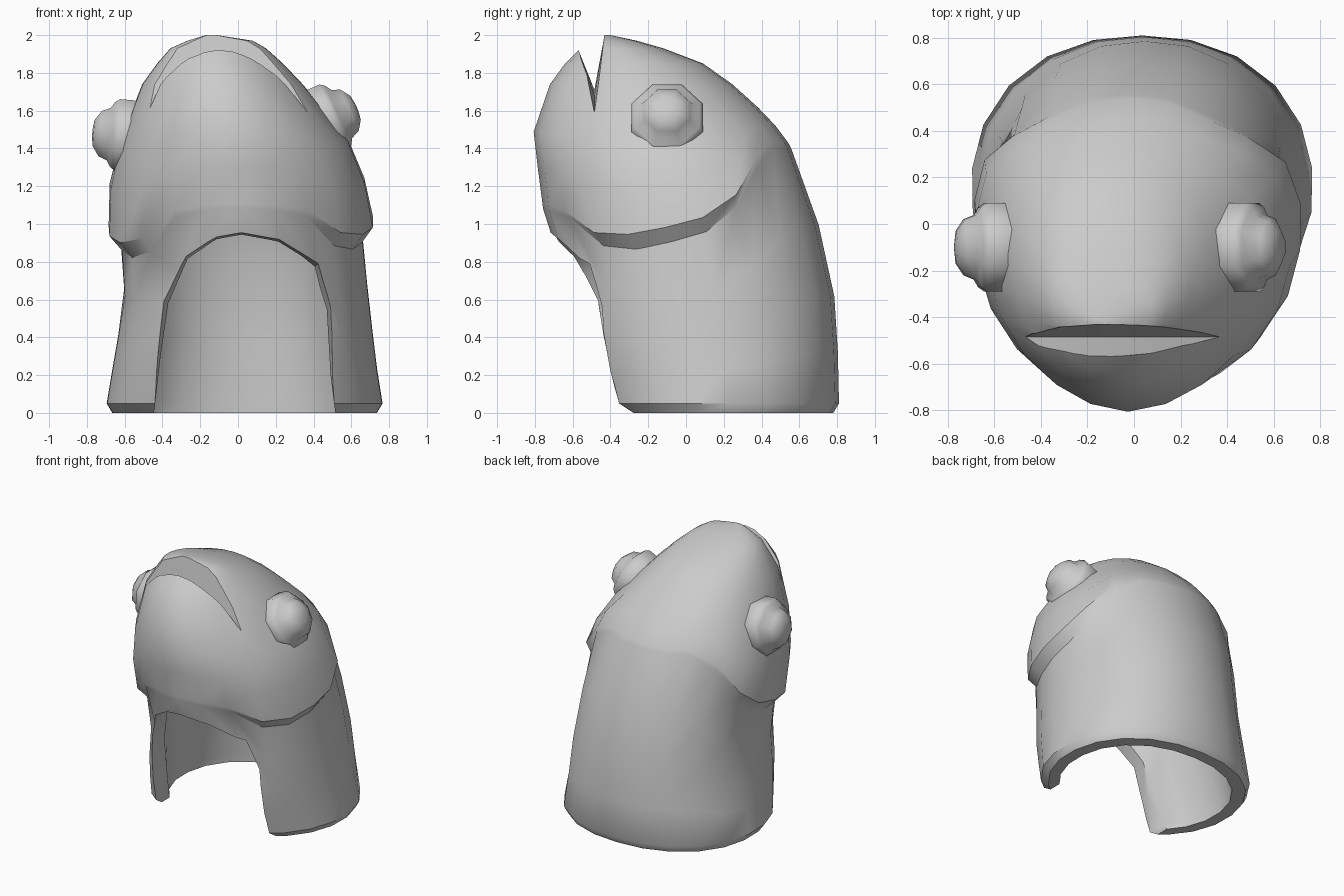
import bpy, bmesh, math
from mathutils import Vector

if "Cube" in bpy.data.objects:
    bpy.data.objects.remove(bpy.data.objects["Cube"])

gray = bpy.data.materials.new("plain_gray")
gray.diffuse_color = (0.6, 0.6, 0.6, 1)
gray.use_nodes = True
gray.node_tree.nodes["Principled BSDF"].inputs["Base Color"].default_value = gray.diffuse_color

# z, left x, right x, front y, back y
SLICES = [(0, -.67, .74, -.45, .78), (.05, -.70, .77, -.52, .81), (.2, -.675, .745, -.575, .81),
          (.4, -.64, .72, -.63, .80), (.62, -.605, .695, -.65, .785), (.8, -.615, .675, -.66, .755),
          (.97, -.63, .66, -.70, .71), (1.07, -.64, .665, -.755, .68),
          (1.3, -.655, .63, -.785, .61), (1.47, -.61, .57, -.81, .52), (1.6, -.58, .46, -.785, .40),
          (1.74, -.51, .345, -.72, .245), (1.85, -.43, .24, -.64, .09), (1.93, -.36, .15, -.56, -.12),
          (1.97, -.27, .08, -.49, -.26), (2.0, -.17, -.11, -.44, -.40)]
# crease height and strength against the front-to-back direction
CREASE = [(-1, 1.08, 0), (-.87, 1.06, 0), (-.6, .84, 1), (.1, .94, .9), (.55, 1.15, .7),
          (.72, 1.4, 0), (1, 1.4, 0)]


def lookup(table, t):
    t = min(max(t, table[0][0]), table[-1][0])
    for a, b in zip(table, table[1:]):
        if t <= b[0]:
            f = (t - a[0]) / (b[0] - a[0])
            return [p + (q - p) * f for p, q in zip(a[1:], b[1:])]


def skin(ang, z, push=0):
    xl, xr, yf, yb = lookup(SLICES, z)
    c, s = math.cos(ang), math.sin(ang)
    # squarer corners at the back, a more pointed snout at the front
    n = 2.2 if s > 0 else 2 - .15 * min(max((z - 1) / .3, 0), 1)
    k = (abs(c) ** n + abs(s) ** n) ** (-1 / n)
    return Vector(((xl + xr) / 2 + ((xr - xl) / 2 + push) * c * k,
                   (yf + yb) / 2 + ((yb - yf) / 2 + push) * s * k, z))


def make(name, rings):
    """Closed solid from a stack of equal rings."""
    bm = bmesh.new()
    vs = [[bm.verts.new(p) for p in r] for r in rings]
    n = len(vs[0])
    for a, b in zip(vs, vs[1:]):
        for i in range(n):
            j = (i + 1) % n
            bm.faces.new((a[i], a[j], b[j], b[i]))
    bm.faces.new(vs[0][::-1])
    bm.faces.new(vs[-1])
    bmesh.ops.recalc_face_normals(bm, faces=bm.faces)
    me = bpy.data.meshes.new(name)
    bm.to_mesh(me)
    bm.free()
    me.materials.append(gray)
    ob = bpy.data.objects.new(name, me)
    bpy.context.collection.objects.link(ob)
    return ob


def activate(ob):
    bpy.ops.object.select_all(action='DESELECT')
    ob.select_set(True)
    bpy.context.view_layer.objects.active = ob


def cut(ob, cutter):
    activate(ob)
    m = ob.modifiers.new("cut", 'BOOLEAN')
    m.operation, m.solver, m.object = 'DIFFERENCE', 'EXACT', cutter
    bpy.ops.object.modifier_apply(modifier=m.name)
    bpy.data.objects.remove(cutter)


N = 22
ANGLES = [2 * math.pi * (i + .5) / N for i in range(N)]

# hood: neck rows, overhanging crease, then the domed head
columns = []
for a in ANGLES:
    zc, w = lookup(CREASE, math.sin(a))
    zc -= .05 * w * max(0, -math.cos(a))
    col = [skin(a, z) for z in (0, .05)]
    col += [skin(a, .05 + (zc - .05) * f) for f in (.2, .42, .7, 1)]
    z0 = zc + .03 + .05 * w
    for f, k in ((0, 1), (.3, .6), (.6, .15), (1, 0)):
        col.append(skin(a, z0 + (1.74 - z0) * f, .065 * w * k))
    col += [skin(a, z) for z in (1.85, 1.93, 1.97, 2.0)]
    columns.append(col)
hood = make("hood", list(zip(*columns)))

# hollow inside
cavity = [[skin(a, 0, -.085) - Vector((0, 0, .1)) for a in ANGLES]]
for z, p in ((.05, -.12), (.4, -.11), (.8, -.10), (1.07, -.10), (1.3, -.13), (1.47, -.19), (1.56, -.3)):
    cavity.append([skin(a, z, p) for a in ANGLES])
cut(hood, make("cavity_cutter", cavity))

# arched face opening with a flared outer lip
ARCH = [(-.46, -.1), (-.44, .04), (-.41, .3), (-.37, .58), (-.25, .80), (-.1, .89), (.02, .91),
        (.2, .88), (.4, .77), (.47, .55), (.49, .2), (.51, .04), (.53, -.1)]


def arch(y, grow):
    return [(.03 + (x - .03) * (1 + grow), y, z * (1 + grow * .4)) for x, z in ARCH]


cut(hood, make("opening_cutter", [arch(-1.2, .25), arch(-.45, .05), arch(-.35, 0), arch(.1, 0)]))

# mouth notch between the lips
mouth = [[(x, -.485, z), (x, -.62, 2.05), (x, -.422, 2.05)]
         for x, z in ((-.75, 1.5), (-.3, 1.68), (-.12, 1.71), (.08, 1.68), (.5, 1.55))]
cut(hood, make("mouth_cutter", mouth))

# bulging eight-sided eyes
EYE = [(.18, -.14), (.205, -.05), (.205, .025), (.185, .05), (.15, .07), (.13, .115), (.075, .15), (.02, .157)]


def eye(name, centre, axis):
    q = Vector(axis).to_track_quat('Z', 'Y')
    rings = [[Vector(centre) + q @ Vector((r * math.cos(math.pi * (i + .5) / 4),
                                           r * math.sin(math.pi * (i + .5) / 4), h))
              for i in range(8)] for r, h in EYE]
    return make(name, rings)


eyes = [eye("right_eye", (.485, -.10, 1.555), (.91, 0, .4)),
        eye("left_eye", (-.615, -.10, 1.47), (-.99, 0, .08))]

for ob in [hood] + eyes:
    activate(ob)
    bpy.ops.object.shade_smooth_by_angle(angle=math.radians(38 if ob is hood else 48))
